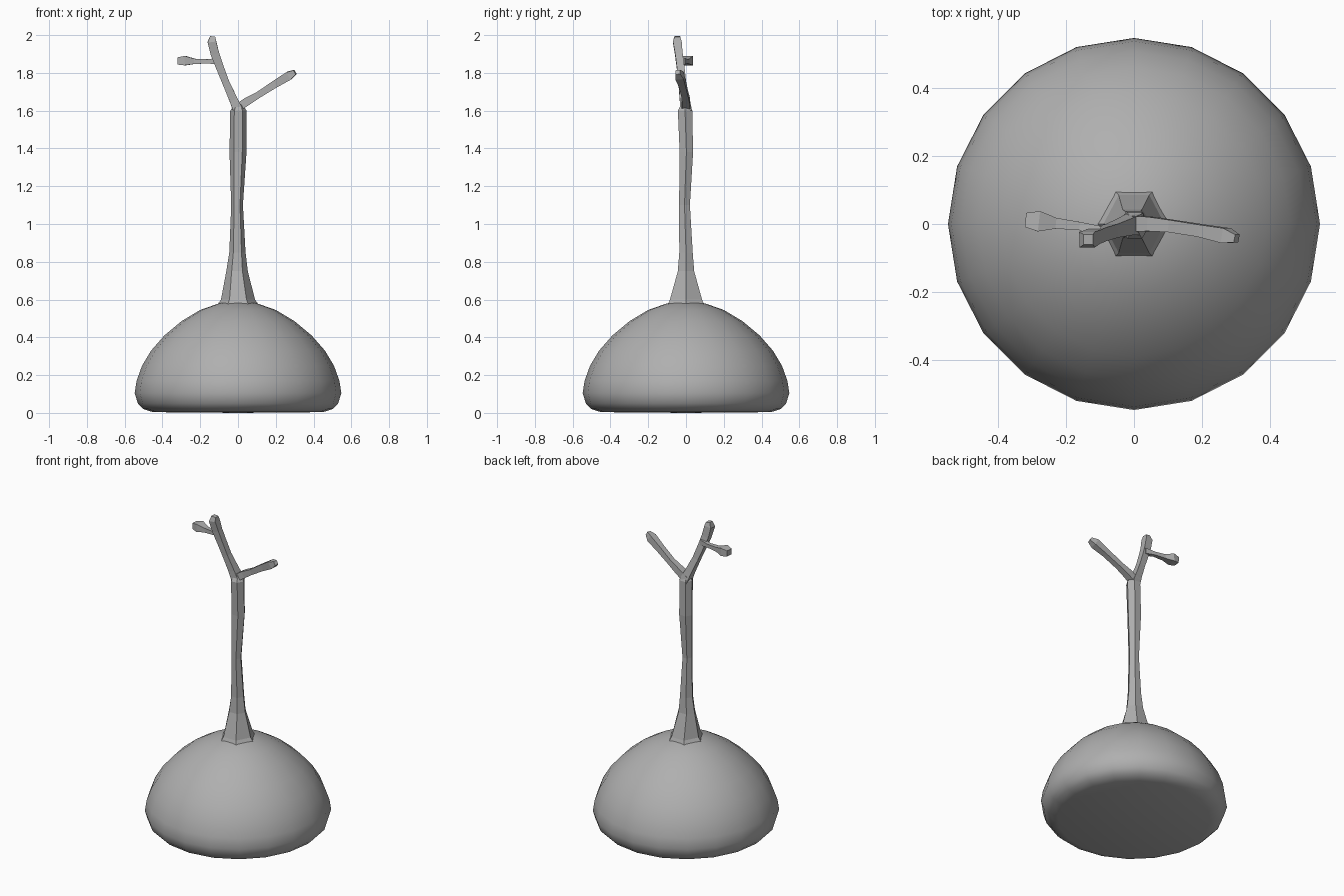
import bpy, bmesh, math
from mathutils import Vector

cube = bpy.data.objects.get("Cube")
if cube:
    bpy.data.objects.remove(cube, do_unlink=True)

GREY = (0.43, 0.43, 0.43, 1)
mat = bpy.data.materials.new("plain grey")
mat.use_nodes = True
mat.diffuse_color = GREY
mat.node_tree.nodes["Principled BSDF"].inputs["Base Color"].default_value = GREY


def finish(name, bm, smooth):
    bmesh.ops.recalc_face_normals(bm, faces=bm.faces[:])
    for f in bm.faces:
        f.smooth = smooth
    me = bpy.data.meshes.new(name)
    bm.to_mesh(me)
    bm.free()
    me.materials.append(mat)
    ob = bpy.data.objects.new(name, me)
    bpy.context.scene.collection.objects.link(ob)
    return ob


def bridge(bm, rings):
    n = len(rings[0])
    for a, b in zip(rings, rings[1:]):
        for i in range(n):
            j = (i + 1) % n
            bm.faces.new((a[i], a[j], b[j], b[i]))


def dome(name, profile, sides=20):
    """Lathed profile of (radius, z), closed by a fan at both ends."""
    bm = bmesh.new()
    rings = [[bm.verts.new((r * math.cos(math.tau * i / sides),
                            r * math.sin(math.tau * i / sides), z))
              for i in range(sides)] for r, z in profile[1:-1]]
    bridge(bm, rings)
    for ring, (r, z) in ((rings[0], profile[0]), (rings[-1], profile[-1])):
        tip = bm.verts.new((0, 0, z))
        for i in range(sides):
            bm.faces.new((ring[i], ring[(i + 1) % sides], tip))
    return finish(name, bm, True)


def limb(name, stations, sides):
    """Faceted tube; each station is x, y, z, half depth in y, half width."""
    bm = bmesh.new()
    pts = [Vector(s[:3]) for s in stations]
    rings = []
    turn = math.pi / 4 if sides == 4 else 0
    grow = math.sqrt(2) if sides == 4 else 1
    for k, (p, s) in enumerate(zip(pts, stations)):
        t = (pts[min(k + 1, len(pts) - 1)] - pts[max(k - 1, 0)]).normalized()
        if sides == 6:
            t = Vector((0, 0, 1))
        u = Vector((0, 1, 0))
        u = (u - t * u.dot(t)).normalized()
        v = t.cross(u)
        ring = []
        for i in range(sides):
            a = turn + math.tau * i / sides
            ring.append(bm.verts.new(p + grow * (v * s[4] * math.cos(a)
                                                 + u * s[3] * math.sin(a))))
        rings.append(ring)
    bridge(bm, rings)
    bm.faces.new(rings[0])
    bm.faces.new(rings[-1])
    return finish(name, bm, False)


# Rounded mound
dome("mound", [(0, 0.0), (0.45, 0.004), (0.50, 0.02), (0.53, 0.05),
               (0.547, 0.105), (0.537, 0.17), (0.508, 0.25), (0.46, 0.33),
               (0.39, 0.41), (0.30, 0.485), (0.20, 0.545), (0.10, 0.58),
               (0, 0.592)])

# Six-sided trunk with a flared foot
limb("trunk", [
    (0, 0, 0.55, 0.122, 0.126),
    (0, 0, 0.60, 0.098, 0.09),
    (-0.005, 0, 0.75, 0.05, 0.057),
    (-0.003, 0, 0.85, 0.041, 0.043),
    (-0.005, -0.008, 1.10, 0.033, 0.031),
    (0, 0.002, 1.38, 0.041, 0.045),
    (0.002, -0.005, 1.60, 0.044, 0.043),
    (0.003, -0.003, 1.64, 0.022, 0.018),
], 6)

# Left branch with a swollen tip
limb("left_branch", [
    (-0.01, 0, 1.61, 0.024, 0.022),
    (0.05, 0, 1.65, 0.021, 0.021),
    (0.11, -0.006, 1.685, 0.018, 0.017),
    (0.20, -0.02, 1.743, 0.018, 0.02),
    (0.27, -0.034, 1.785, 0.022, 0.023),
    (0.302, -0.043, 1.804, 0.012, 0.013),
], 4)

# Right branch, rising steeply
limb("right_branch", [
    (0.005, 0, 1.59, 0.032, 0.026),
    (-0.025, -0.008, 1.66, 0.025, 0.022),
    (-0.065, -0.02, 1.75, 0.02, 0.019),
    (-0.10, -0.03, 1.84, 0.02, 0.021),
    (-0.122, -0.038, 1.90, 0.02, 0.023),
    (-0.138, -0.046, 1.965, 0.023, 0.023),
    (-0.134, -0.046, 1.993, 0.015, 0.014),
], 4)

# Side twig with a knobbed end
limb("side_twig", [
    (-0.10, -0.022, 1.862, 0.016, 0.018),
    (-0.16, -0.006, 1.861, 0.012, 0.011),
    (-0.23, 0.002, 1.861, 0.016, 0.014),
    (-0.28, 0.008, 1.865, 0.03, 0.025),
    (-0.318, 0.012, 1.863, 0.021, 0.019),
], 4)
